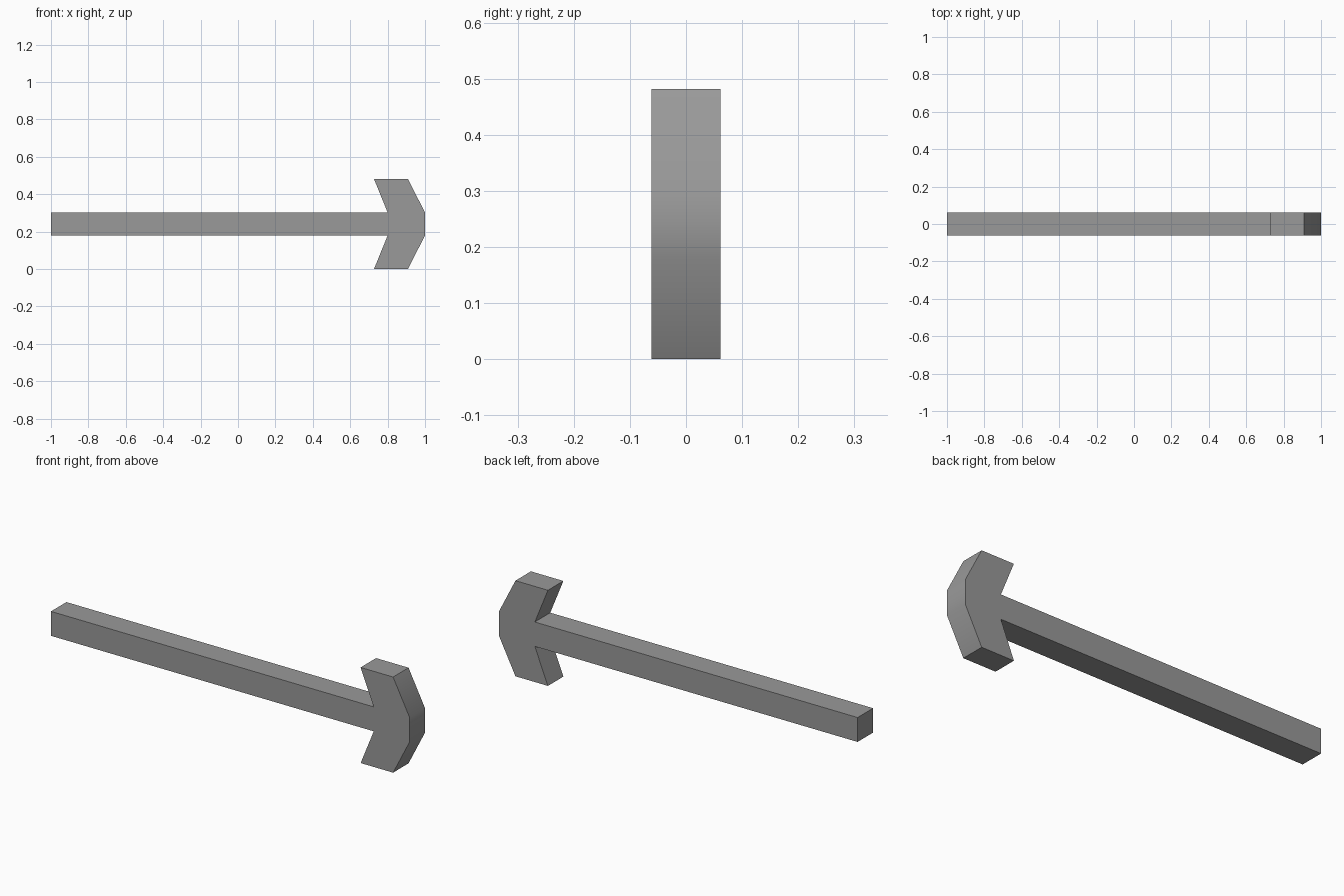
import bpy
import bmesh
import math
from mathutils import Vector

cube = bpy.data.objects.get("Cube")
if cube:
    bpy.data.objects.remove(cube, do_unlink=True)

# Plain grey material
grey = bpy.data.materials.new("plain_grey")
grey.use_nodes = True
grey.diffuse_color = (0.32, 0.32, 0.32, 1)
grey.node_tree.nodes["Principled BSDF"].inputs["Base Color"].default_value = grey.diffuse_color

SHAFT = 0.0615   # half thickness of the square shaft
HEAD = 0.241     # half height of the head

# Upper outline from the tail to the blunt tip, mirrored for the lower half
upper = [(-1, SHAFT), (0.80, SHAFT), (0.727, HEAD), (0.908, HEAD), (1, SHAFT)]
outline = upper + [(x, -z) for x, z in reversed(upper)]

# Extrude the outline through the thickness
bm = bmesh.new()
face = bm.faces.new([bm.verts.new((x, -SHAFT, z + HEAD)) for x, z in outline])
result = bmesh.ops.extrude_face_region(bm, geom=[face])
moved = [g for g in result["geom"] if isinstance(g, bmesh.types.BMVert)]
bmesh.ops.translate(bm, verts=moved, vec=Vector((0, 2 * SHAFT, 0)))
if len(bm.faces) == len(outline) + 1:
    bm.faces.new([v for v in bm.verts if v.co.y < 0])
bmesh.ops.recalc_face_normals(bm, faces=bm.faces)

mesh = bpy.data.meshes.new("arrow")
bm.to_mesh(mesh)
bm.free()
mesh.materials.append(grey)
arrow = bpy.data.objects.new("arrow", mesh)
bpy.context.collection.objects.link(arrow)

# Smooth the blunt tip, keep the other edges sharp
bpy.ops.object.select_all(action="DESELECT")
arrow.select_set(True)
bpy.context.view_layer.objects.active = arrow
bpy.ops.object.shade_smooth_by_angle(angle=math.radians(30))
